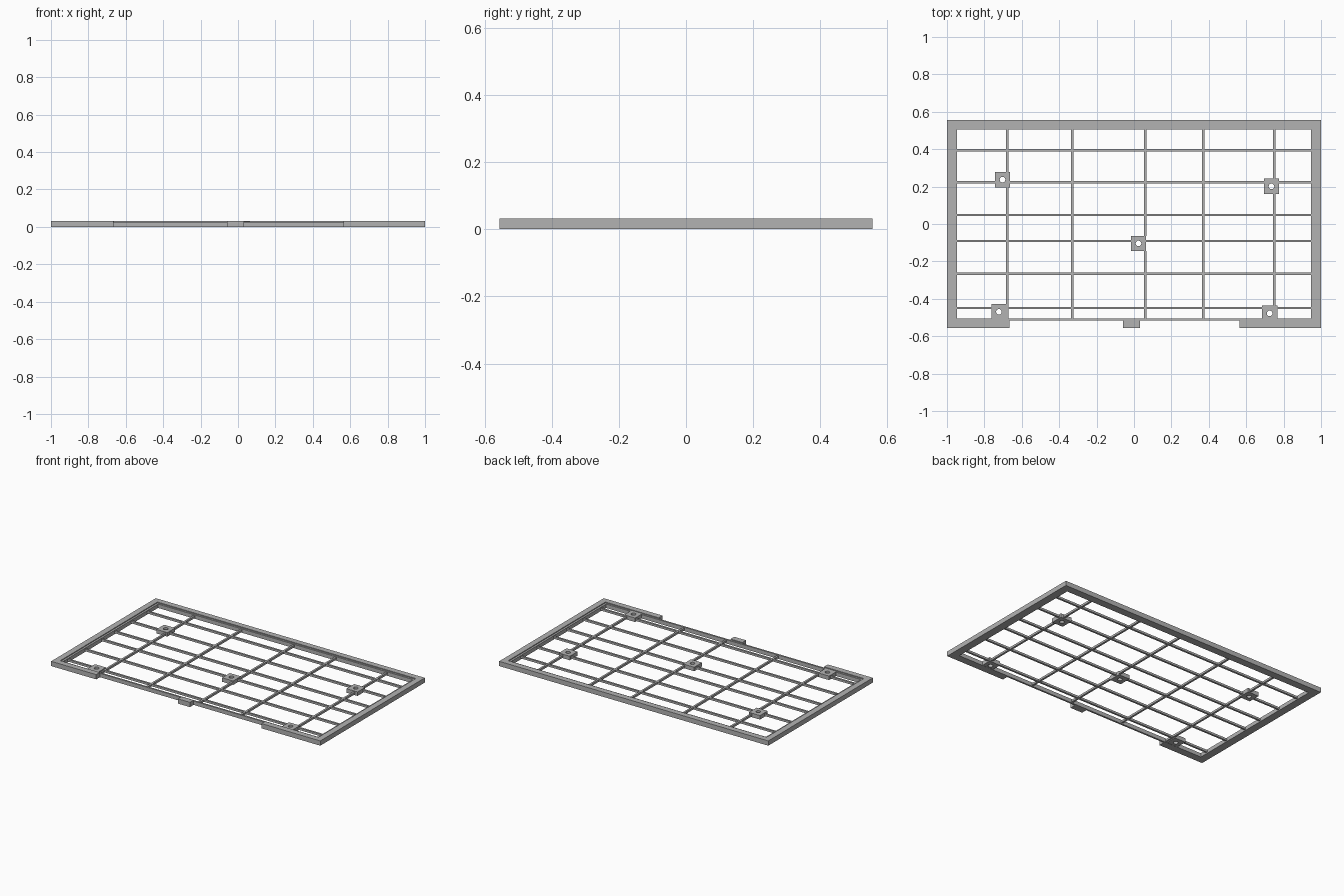
import bpy, bmesh, math

cube = bpy.data.objects.get("Cube")
if cube:
    bpy.data.objects.remove(cube, do_unlink=True)

grey = bpy.data.materials.new("plain_grey")
grey.use_nodes = True
colour = (0.45, 0.45, 0.45, 1)
grey.diffuse_color = colour
grey.node_tree.nodes["Principled BSDF"].inputs["Base Color"].default_value = colour


def finish(name, bm):
    bmesh.ops.recalc_face_normals(bm, faces=bm.faces[:])
    mesh = bpy.data.meshes.new(name)
    bm.to_mesh(mesh)
    bm.free()
    mesh.materials.append(grey)
    obj = bpy.data.objects.new(name, mesh)
    bpy.context.collection.objects.link(obj)
    return obj


def slab(name, outline, z0, z1):
    """Extrude a flat outline from z0 to z1."""
    bm = bmesh.new()
    face = bm.faces.new([bm.verts.new((x, y, z0)) for x, y in outline])
    ext = bmesh.ops.extrude_face_region(bm, geom=[face], use_keep_orig=True)
    top = [v for v in ext["geom"] if isinstance(v, bmesh.types.BMVert)]
    bmesh.ops.translate(bm, verts=top, vec=(0, 0, z1 - z0))
    return finish(name, bm)


def box(name, x0, x1, y0, y1, z0, z1):
    return slab(name, [(x0, y0), (x1, y0), (x1, y1), (x0, y1)], z0, z1)


def ring_block(name, outer, inner, z0, z1):
    """Solid between two matching closed outlines."""
    bm = bmesh.new()
    loops = [[bm.verts.new((x, y, z)) for x, y in pts]
             for pts, z in ((outer, z0), (outer, z1), (inner, z1), (inner, z0))]
    n = len(outer)
    for a, b in zip(loops, loops[1:] + loops[:1]):
        for i in range(n):
            j = (i + 1) % n
            bm.faces.new((a[i], a[j], b[j], b[i]))
    return finish(name, bm)


def rect(w, d):
    return [(-w, -d), (w, -d), (w, d), (-w, d)]


HEIGHT, LEDGE_TOP = 0.032, 0.026
W, D = 1.0, 0.555            # outer half size
RW, RD = 0.96, 0.516         # rim inside
LW, LD = 0.947, 0.504        # ledge inside

# Outer rim, open along the front
left_end, right_end = 0.563, -0.665
slab("outer_rim", [(right_end, -D), (right_end, -RD), (-RW, -RD), (-RW, RD),
                   (RW, RD), (RW, -RD), (left_end, -RD), (left_end, -D),
                   (W, -D), (W, D), (-W, D), (-W, -D)], 0, HEIGHT)
box("front_tab", -0.058, 0.031, -D, -RD, 0, HEIGHT)

# Lower ledge inside the rim
ring_block("inner_ledge", rect(RW, RD), rect(LW, LD), 0, LEDGE_TOP)

# Square mounting plates with round holes
PLATE, HOLE, SEGMENTS = 0.041, 0.015, 24
plates = [(-0.703, 0.237), (0.735, 0.201), (0.024, -0.104),
          (-0.722, -0.47), (0.725, -0.478)]
for px, py in plates:
    outer, inner = [], []
    for i in range(SEGMENTS):
        a = 2 * math.pi * i / SEGMENTS
        c, s = math.cos(a), math.sin(a)
        k = PLATE / max(abs(c), abs(s))
        outer.append((px + k * c, py + k * s))
        inner.append((px + HOLE * c, py + HOLE * s))
    ring_block("mounting_plate", outer, inner, 0.001, LEDGE_TOP + 0.002)


def spans(position, end, across):
    """Stretches of a bar between the plates it runs into."""
    cuts = sorted(p[across] for p in plates
                  if abs(p[1 - across] - position) < PLATE)
    start = -end
    for c in cuts:
        if c - PLATE > start:
            yield start, c - PLATE
        start = c + PLATE
    if start < end:
        yield start, end


# Lattice of thin bars
BAR, Z0, Z1 = 0.0065, 0.007, 0.021
for y in (0.395, 0.223, 0.048, -0.091, -0.267, -0.449):
    for a, b in spans(y, LW, 0):
        box("cross_bar", a, b, y - BAR, y + BAR, Z0, Z1)
for x in (-0.678, -0.329, 0.059, 0.371, 0.75):
    for a, b in spans(x, LD, 1):
        box("upright_bar", x - BAR, x + BAR, a, b, Z0, Z1)
